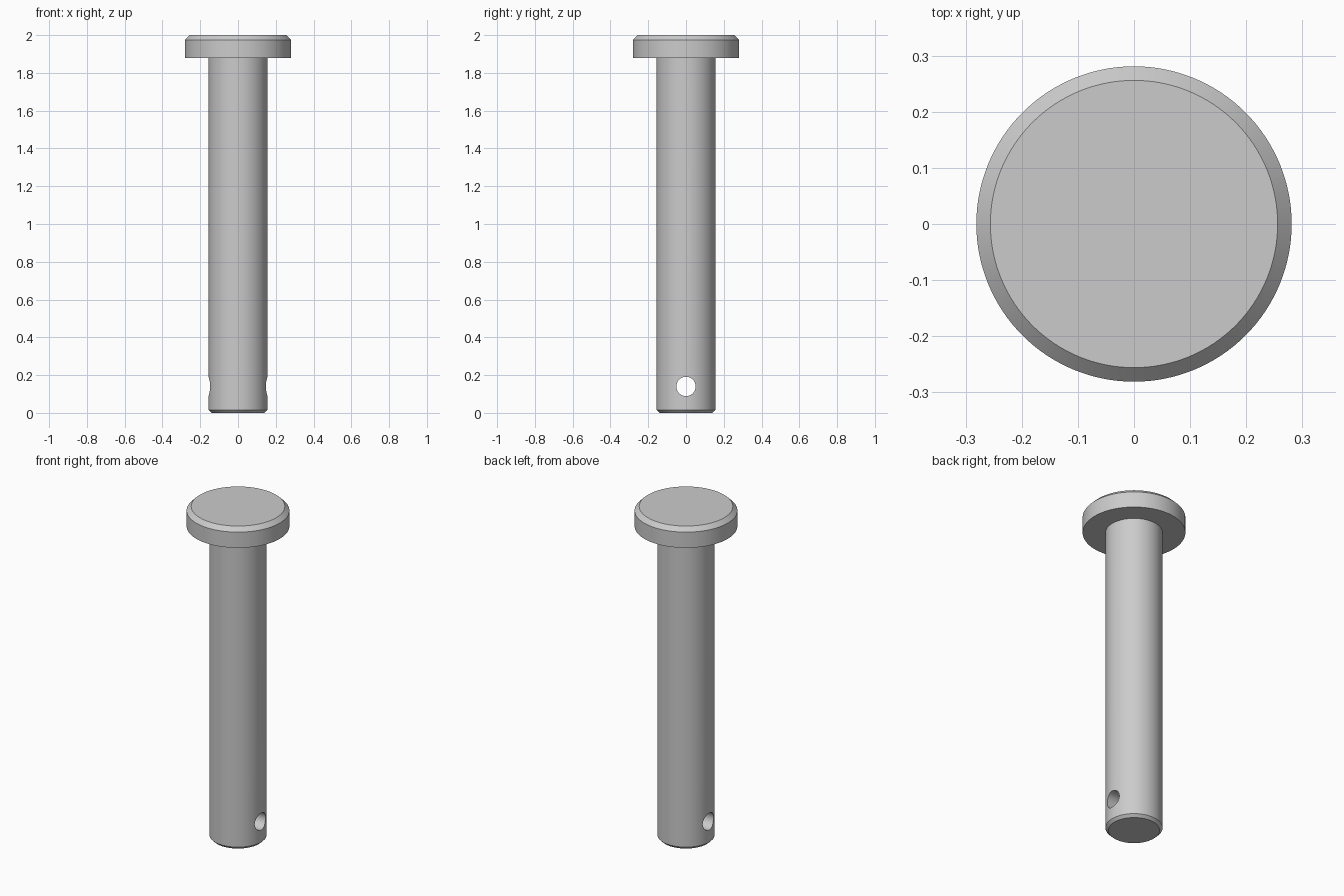
import bpy
import bmesh
import math

cube = bpy.data.objects.get("Cube")
if cube:
    bpy.data.objects.remove(cube, do_unlink=True)

# Single plain metal colour
metal = bpy.data.materials.new("grey metal")
metal.use_nodes = True
COLOUR = (0.6, 0.6, 0.6, 1.0)
metal.diffuse_color = COLOUR
metal.node_tree.nodes["Principled BSDF"].inputs["Base Color"].default_value = COLOUR

SIDES = 128
SHAFT_R, HEAD_R = 0.156, 0.281
HEAD_Z, TOP_Z = 1.88, 2.0
HOLE_R, HOLE_Z = 0.051, 0.14
TIP_CHAMFER, HEAD_CHAMFER = 0.016, 0.025


def lathe(name, profile):
    """Revolve (radius, z) rings about z and cap both ends."""
    bm = bmesh.new()
    rings = []
    for r, z in profile:
        angles = [math.tau * i / SIDES for i in range(SIDES)]
        rings.append([bm.verts.new((r * math.cos(a), r * math.sin(a), z)) for a in angles])
    for low, high in zip(rings, rings[1:]):
        for i in range(SIDES):
            j = (i + 1) % SIDES
            bm.faces.new((low[i], low[j], high[j], high[i]))
    bm.faces.new(rings[0][::-1])
    bm.faces.new(rings[-1])
    bmesh.ops.recalc_face_normals(bm, faces=bm.faces)
    mesh = bpy.data.meshes.new(name)
    bm.to_mesh(mesh)
    bm.free()
    mesh.materials.append(metal)
    obj = bpy.data.objects.new(name, mesh)
    bpy.context.collection.objects.link(obj)
    return obj


# Pin: chamfered tip, straight shaft, flat chamfered head
pin = lathe("headed_pin", [
    (SHAFT_R - TIP_CHAMFER, 0),
    (SHAFT_R, TIP_CHAMFER),
    (SHAFT_R, HEAD_Z),
    (HEAD_R, HEAD_Z),
    (HEAD_R, TOP_Z - HEAD_CHAMFER),
    (HEAD_R - HEAD_CHAMFER, TOP_Z),
])

# Cross hole for the retaining pin, drilled along x
drill = lathe("hole_cutter", [(HOLE_R, -0.3), (HOLE_R, 0.3)])
drill.rotation_euler.y = math.pi / 2
drill.location.z = HOLE_Z
drill.hide_render = True

cut = pin.modifiers.new("cross_hole", "BOOLEAN")
cut.operation = "DIFFERENCE"
cut.solver = "EXACT"
cut.object = drill

bpy.ops.object.select_all(action="DESELECT")
pin.select_set(True)
bpy.context.view_layer.objects.active = pin
bpy.ops.object.modifier_apply(modifier=cut.name)
bpy.data.objects.remove(drill, do_unlink=True)
bpy.ops.object.shade_smooth_by_angle(angle=math.radians(30))
